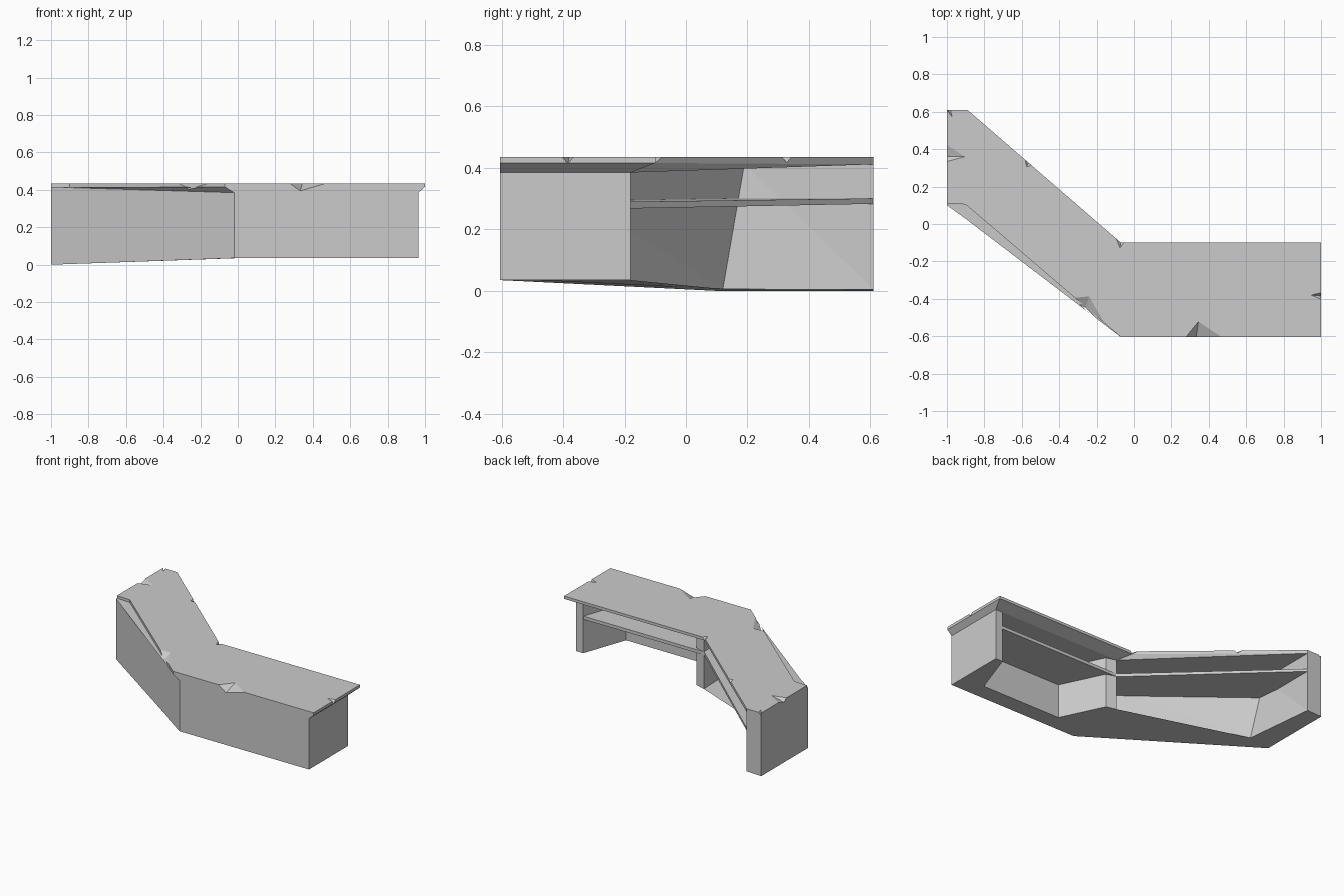
import bpy, bmesh

if "Cube" in bpy.data.objects:
    bpy.data.objects.remove(bpy.data.objects["Cube"])


def ramp(x, left, right):
    """Height that runs from the left end to the bend, then stays level."""
    t = min(1, (x + 1) / 0.98)
    return left + (right - left) * t


def loft(name, loops):
    """Solid through matching point loops, bottom to top."""
    bm = bmesh.new()
    rings = [[bm.verts.new(p) for p in loop] for loop in loops]
    n = len(rings[0])
    bm.faces.new(rings[0][::-1])
    bm.faces.new(rings[-1])
    for a, b in zip(rings, rings[1:]):
        for i in range(n):
            j = (i + 1) % n
            bm.faces.new((a[i], a[j], b[j], b[i]))
    bmesh.ops.triangulate(bm, faces=bm.faces[:])
    bmesh.ops.recalc_face_normals(bm, faces=bm.faces[:])
    mesh = bpy.data.meshes.new(name)
    bm.to_mesh(mesh)
    bm.free()
    ob = bpy.data.objects.new(name, mesh)
    bpy.context.collection.objects.link(ob)
    return ob


# Walls: front, two ends and the middle divider as one plan outline
walls = [(.965, -.18), (.965, -.605), (-.02, -.605), (-1, .10), (-1, .61),
         (-.89, .61), (-.84, .12), (0, -.48), (-.01, -.18), (.06, -.20),
         (.20, -.49), (.80, -.49), (.91, -.18)]
walls_top = list(walls)
walls_top[6] = (-.89, .19)
loft("counter_walls", [
    [(x, y, ramp(x, 0, .035)) for x, y in walls],
    [(x, y, ramp(x, .416, .386)) for x, y in walls_top]])

# Inner shelf
shelf = [(-.94, .11), (-.02, -.55), (.93, -.55), (.93, -.181),
         (-.011, -.181), (-.89, .609), (-.94, .609)]
loft("inner_shelf", [[(x, y, ramp(x, lo, hi)) for x, y in shelf]
                     for lo, hi in ((.285, .268), (.302, .29))])

# Countertop with an underside tapering in to the walls
top = [(-1, .61), (-1, .11), (-.90, .105), (-.07, -.605), (1, -.605),
       (1, -.10), (-.07, -.10), (-.89, .61)]
under = [(-1, .61), (-1, .10), (-.90, .028), (-.02, -.605), (.965, -.605),
         (.965, -.18), (-.01, -.18), (-.89, .61)]
counter = loft("countertop", [
    [(x, y, ramp(x, .415, .385)) for x, y in under],
    [(x, y, .416) for x, y in top],
    [(x, y, .435) for x, y in top]])

# Chipped edges: edge start, edge end, inner tip, low point, low height
chips = [((.27, -.606), (.48, -.606), (.345, -.52), (.33, -.61), .39),
         ((-.34, -.39), (-.13, -.57), (-.24, -.385), (-.26, -.45), .40),
         ((-1.002, .43), (-1.002, .33), (-.90, .36), (-1.005, .36), .412),
         ((1.002, -.365), (1.002, -.405), (.945, -.38), (1.005, -.385), .41),
         ((-.585, .352), (-.54, .313), (-.575, .305), (-.56, .335), .41),
         ((-.10, -.07), (-.05, -.098), (-.075, -.13), (-.07, -.09), .41),
         ((-1.002, .612), (-.98, .612), (-.97, .57), (-1.0, .612), .415)]
for k, (a, b, tip, low, z) in enumerate(chips):
    # push the edge points outward and the top upward so the cut is clean
    mid = ((a[0] + b[0]) / 2, (a[1] + b[1]) / 2)
    out = ((mid[0] - tip[0]) * .05, (mid[1] - tip[1]) * .05)
    rim = [(p[0] + out[0] * s, p[1] + out[1] * s)
           for p, s in ((a, 1), (b, 1), (tip, 0))]
    bm = bmesh.new()
    for x, y in rim:
        bm.verts.new((x, y, .436))
        bm.verts.new((x, y, .46))
    bm.verts.new((low[0] + out[0], low[1] + out[1], z))
    bmesh.ops.convex_hull(bm, input=bm.verts[:])
    bmesh.ops.recalc_face_normals(bm, faces=bm.faces[:])
    mesh = bpy.data.meshes.new("chip_cutter")
    bm.to_mesh(mesh)
    bm.free()
    cutter = bpy.data.objects.new("chip_cutter", mesh)
    bpy.context.collection.objects.link(cutter)
    cutter.hide_render = True
    mod = counter.modifiers.new("chip", 'BOOLEAN')
    mod.operation = 'DIFFERENCE'
    mod.solver = 'EXACT'
    mod.object = cutter
    bpy.context.view_layer.objects.active = counter
    bpy.ops.object.modifier_apply(modifier=mod.name)
    bpy.data.objects.remove(cutter)
